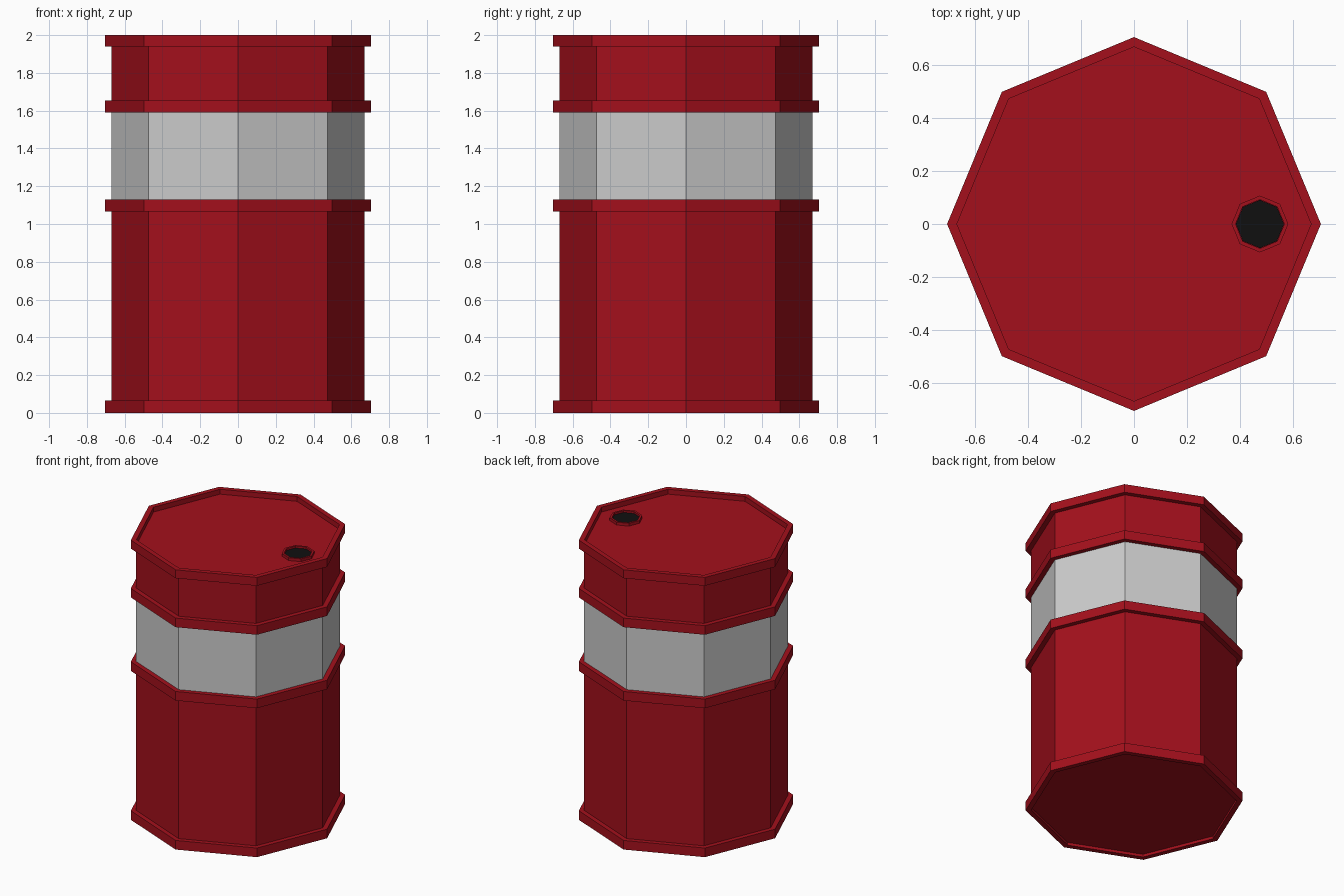
import bpy, bmesh, math

if "Cube" in bpy.data.objects:
    bpy.data.objects.remove(bpy.data.objects["Cube"])

SIDES = 8
BODY_R, RIM_R, LIP_R = 0.67, 0.705, 0.668


def material(name, rgb):
    m = bpy.data.materials.new(name)
    m.diffuse_color = (*rgb, 1)
    m.use_nodes = True
    m.node_tree.nodes["Principled BSDF"].inputs["Base Color"].default_value = m.diffuse_color
    return m


red = material("red_paint", (0.371, 0.005, 0.0115))
white = material("white_paint", (0.8, 0.8, 0.8))
black = material("black", (0.005, 0.005, 0.005))


def lathe(name, profile, mat, centre=(0, 0)):
    """Octagonal revolve of (radius, z) points, capped at both ends."""
    bm = bmesh.new()
    rings = []
    for r, z in profile:
        rings.append([bm.verts.new((centre[0] + r * math.cos(a), centre[1] + r * math.sin(a), z))
                      for a in (2 * math.pi * i / SIDES for i in range(SIDES))])
    for lower, upper in zip(rings, rings[1:]):
        for i in range(SIDES):
            j = (i + 1) % SIDES
            bm.faces.new((lower[i], lower[j], upper[j], upper[i]))
    bm.faces.new(rings[0][::-1])
    bm.faces.new(rings[-1])
    bmesh.ops.recalc_face_normals(bm, faces=bm.faces)
    mesh = bpy.data.meshes.new(name)
    bm.to_mesh(mesh)
    bm.free()
    mesh.materials.append(mat)
    ob = bpy.data.objects.new(name, mesh)
    bpy.context.collection.objects.link(ob)
    return ob


# Lower drum: recessed base, bottom rim, wall and middle hoop
lathe("lower_drum", [(LIP_R, 0.02), (LIP_R, 0), (RIM_R, 0), (RIM_R, 0.065), (BODY_R, 0.065),
                     (BODY_R, 1.065), (RIM_R, 1.065), (RIM_R, 1.13), (BODY_R, 1.13)], red)

# White painted band
lathe("white_band", [(BODY_R, 1.13), (BODY_R, 1.59)], white)

# Upper drum: upper hoop, wall, top rim and recessed lid
lathe("upper_drum", [(BODY_R, 1.59), (RIM_R, 1.59), (RIM_R, 1.655), (BODY_R, 1.655),
                     (BODY_R, 1.94), (RIM_R, 1.94), (RIM_R, 2.0), (LIP_R, 2.0),
                     (LIP_R, 1.965)], red)

# Filler opening: raised collar with a dark hole
HOLE = (0.475, 0)
lathe("filler_collar", [(0.107, 1.96), (0.107, 1.985), (0.092, 1.985), (0.092, 1.966)], red, HOLE)
lathe("filler_hole", [(0.091, 1.96), (0.091, 1.972)], black, HOLE)
